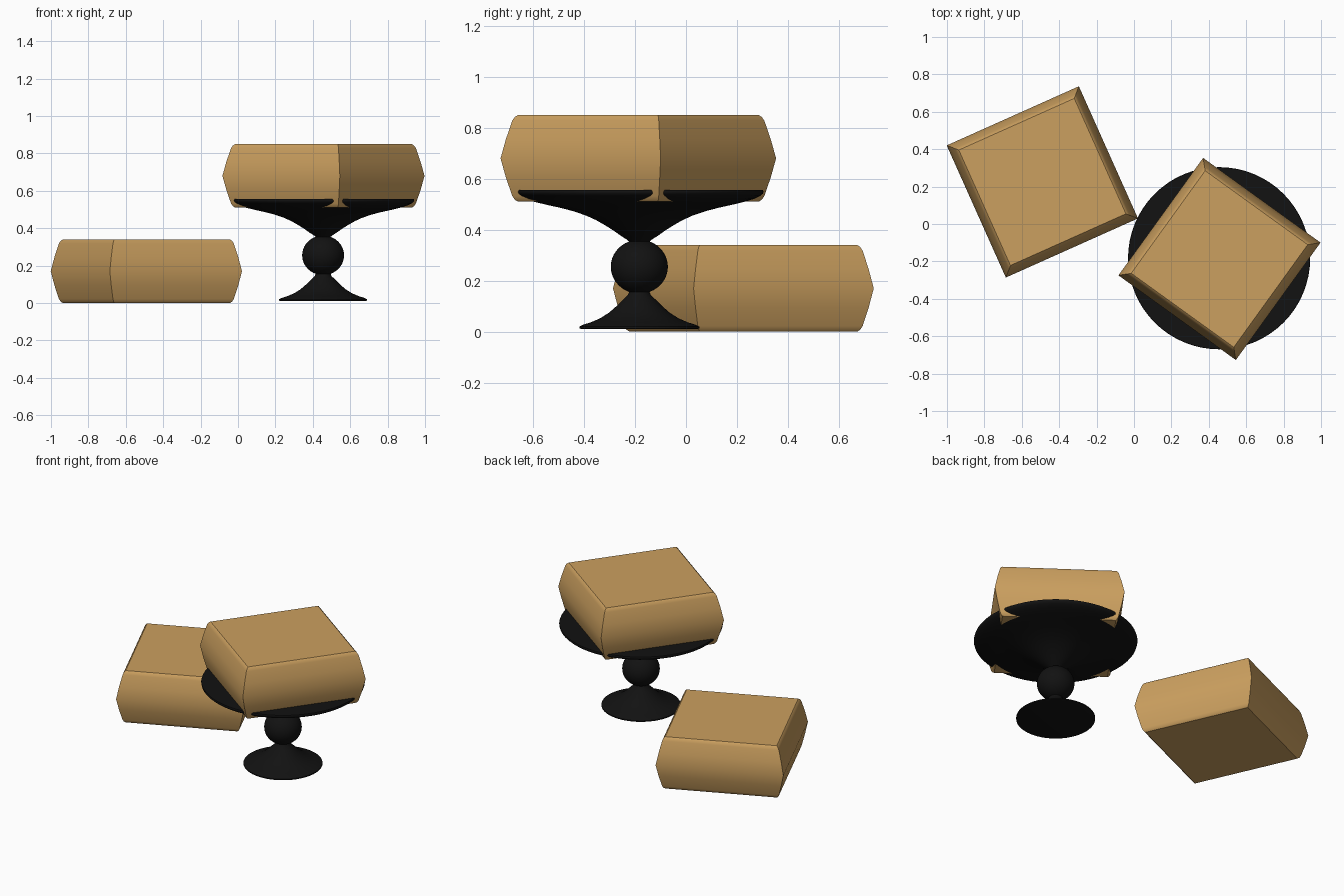
import bpy, bmesh, math

if "Cube" in bpy.data.objects:
    bpy.data.objects.remove(bpy.data.objects["Cube"])


def material(name, rgb):
    m = bpy.data.materials.new(name)
    m.diffuse_color = (*rgb, 1)
    m.use_nodes = True
    m.node_tree.nodes["Principled BSDF"].inputs["Base Color"].default_value = m.diffuse_color
    return m


TAN = material("tan", (0.60, 0.35, 0.115))
BLACK = material("black", (0.006, 0.006, 0.006))


def finish(name, bm, mat, location, turn=0, angle=35):
    bmesh.ops.recalc_face_normals(bm, faces=bm.faces)
    mesh = bpy.data.meshes.new(name)
    bm.to_mesh(mesh)
    bm.free()
    mesh.materials.append(mat)
    ob = bpy.data.objects.new(name, mesh)
    bpy.context.collection.objects.link(ob)
    ob.location = location
    ob.rotation_euler.z = math.radians(turn)
    bpy.ops.object.select_all(action='DESELECT')
    ob.select_set(True)
    bpy.context.view_layer.objects.active = ob
    bpy.ops.object.shade_smooth_by_angle(angle=math.radians(angle))
    return ob


def loft(profile, sides, phase=0.0):
    """Stack regular rings of (radius, z) and cap both ends."""
    bm = bmesh.new()
    rings = []
    for r, z in profile:
        rings.append([bm.verts.new((r * math.cos(phase + 2 * math.pi * i / sides),
                                    r * math.sin(phase + 2 * math.pi * i / sides), z))
                      for i in range(sides)])
    for a, b in zip(rings, rings[1:]):
        for i in range(sides):
            j = (i + 1) % sides
            bm.faces.new((a[i], a[j], b[j], b[i]))
    bm.faces.new(rings[0][::-1])
    bm.faces.new(rings[-1])
    return bm


# Square block with bulging sides: (half width, z), mirrored about mid height
half = [(0.338, 0.0), (0.347, 0.008), (0.354, 0.022), (0.372, 0.095), (0.387, 0.17)]
block = half + [(w, 0.34 - z) for w, z in half[-2::-1]]
block = [(w * math.sqrt(2), z) for w, z in block]


def cushion_block(name, location, turn):
    finish(name, loft(block, 4, math.pi / 4), TAN, location, turn)


cushion_block("floor_block", (-0.49, 0.225, 0.0), 24.1)
cushion_block("raised_block", (0.457, -0.187, 0.51), -35.8)

# Turned pedestal: flared foot, ball, flared plate
foot = [(0.225, 0.01), (0.235, 0.013), (0.235, 0.02), (0.222, 0.027), (0.19, 0.037),
        (0.155, 0.052), (0.12, 0.074), (0.09, 0.10), (0.065, 0.125), (0.045, 0.144)]
ball = []
for k in range(17):
    t = math.radians(-69 + 138 * k / 16)
    ball.append((0.112 * math.cos(t), 0.255 + 0.106 * math.sin(t)))
plate = [(0.05, 0.362), (0.075, 0.378), (0.10, 0.396), (0.13, 0.415), (0.17, 0.438),
         (0.21, 0.456), (0.26, 0.473), (0.31, 0.486), (0.36, 0.497), (0.41, 0.509),
         (0.45, 0.521), (0.475, 0.533), (0.485, 0.542), (0.487, 0.549), (0.485, 0.555)]
finish("pedestal", loft(foot + ball + plate, 64), BLACK, (0.455, -0.183, 0))
